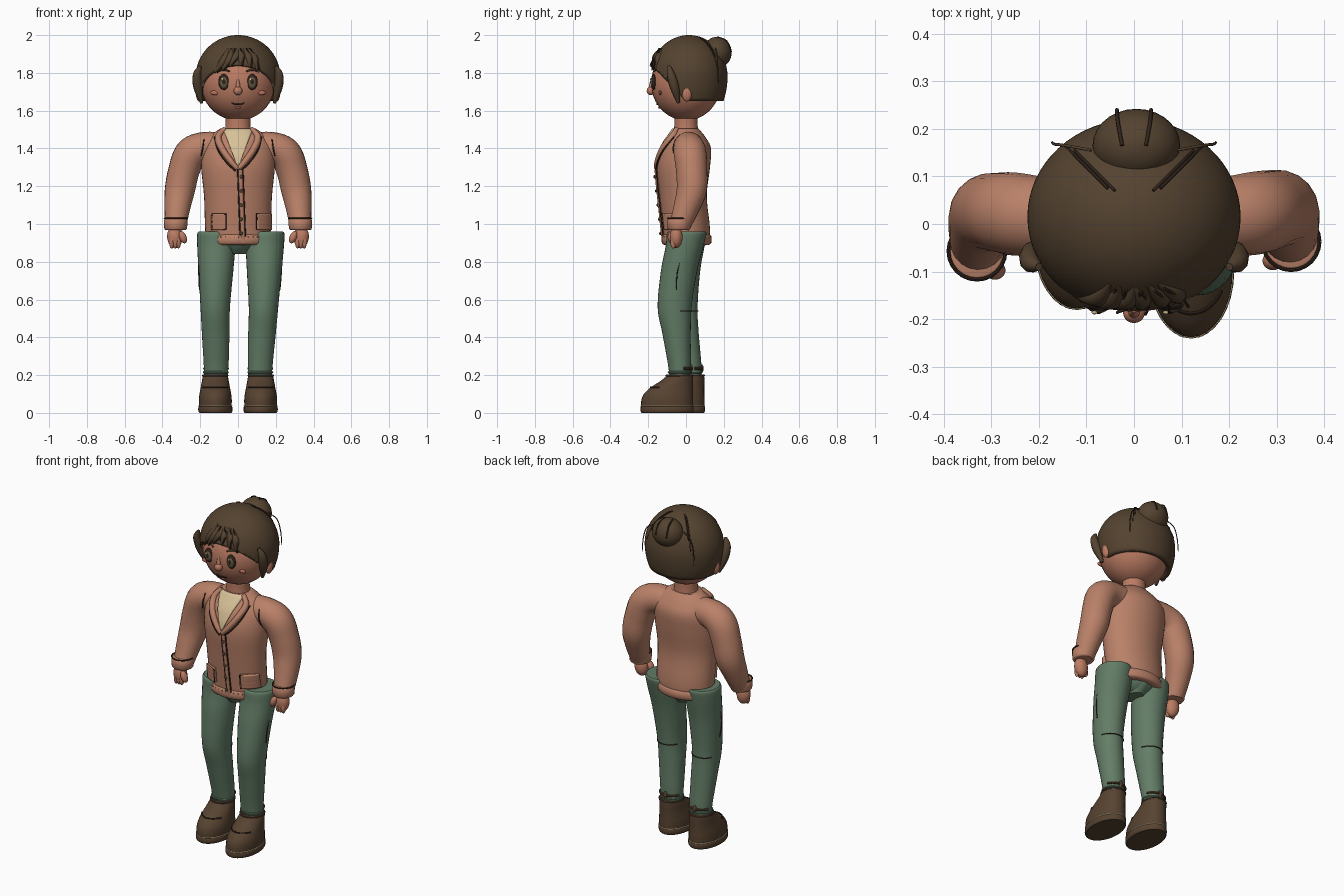
import bpy, bmesh, math
from mathutils import Vector, Matrix

if "Cube" in bpy.data.objects:
    bpy.data.objects.remove(bpy.data.objects["Cube"], do_unlink=True)


def material(name, r, g, b):
    m = bpy.data.materials.new(name)
    m.use_nodes = True
    m.diffuse_color = (r, g, b, 1)
    bsdf = next(n for n in m.node_tree.nodes if n.type == "BSDF_PRINCIPLED")
    bsdf.inputs["Base Color"].default_value = (r, g, b, 1)
    return m


SKIN = material("warm skin", .50, .20, .125)
KNIT = material("terracotta knit", .49, .22, .14)
HAIR = material("brown hair", .088, .055, .029)
CLOTH = material("sage cloth", .125, .205, .135)
LEATHER = material("brown leather", .094, .055, .03)
CREAM = material("cream", .68, .53, .31)
DARK = material("dark line", .03, .017, .011)
BLUSH = material("blush", .52, .16, .11)
IRIS = material("olive iris", .13, .1, .055)


def add_object(name, mesh, mat):
    obj = bpy.data.objects.new(name, mesh)
    bpy.context.scene.collection.objects.link(obj)
    mesh.materials.clear()
    mesh.materials.append(mat)
    for p in mesh.polygons:
        p.material_index = 0
    return obj


def finish(name, bm, mat):
    bmesh.ops.recalc_face_normals(bm, faces=bm.faces)
    mesh = bpy.data.meshes.new(name)
    bm.to_mesh(mesh)
    bm.free()
    return add_object(name, mesh, mat)


def smooth_rows(rows, steps=5):
    """Catmull-Rom through rows of numbers."""
    out = []
    for i in range(len(rows) - 1):
        a, b, c, d = rows[max(i - 1, 0)], rows[i], rows[i + 1], rows[min(i + 2, len(rows) - 1)]
        for k in range(steps):
            t = k / steps
            out.append([q + t * (r - p) / 2 + t * t * (p - 2.5 * q + 2 * r - s / 2)
                        + t ** 3 * (1.5 * (q - r) + (s - p) / 2)
                        for p, q, r, s in zip(a, b, c, d)])
    return out + [list(rows[-1])]


def loft(name, rows, mat, n=32, steps=5):
    """Stacked ellipses (x, y, z, rx, ry)."""
    bm = bmesh.new()
    loops = []
    for x, y, z, rx, ry in smooth_rows(rows, steps):
        loops.append([bm.verts.new((x + rx * math.cos(a), y + ry * math.sin(a), z))
                      for a in (2 * math.pi * i / n for i in range(n))])
    for lo, hi in zip(loops, loops[1:]):
        for i in range(n):
            j = (i + 1) % n
            bm.faces.new((lo[i], lo[j], hi[j], hi[i]))
    bm.faces.new(loops[0])
    bm.faces.new(loops[-1])
    return finish(name, bm, mat)


def ball(name, loc, rad, mat, tilt=0):
    bm = bmesh.new()
    m = Matrix.Translation(loc) @ Matrix.Rotation(tilt, 4, "Y") @ Matrix.Diagonal((*rad, 1))
    bmesh.ops.create_uvsphere(bm, u_segments=28, v_segments=18, radius=1, matrix=m)
    return finish(name, bm, mat)


def tube(name, rows, mat, steps=5, sides=3):
    """Round tube through points (x, y, z, radius)."""
    cu = bpy.data.curves.new(name, "CURVE")
    cu.dimensions = "3D"
    cu.bevel_depth, cu.bevel_resolution, cu.use_fill_caps = 1, sides, True
    pts = smooth_rows(rows, steps)
    sp = cu.splines.new("POLY")
    sp.points.add(len(pts) - 1)
    for p, (x, y, z, r) in zip(sp.points, pts):
        p.co, p.radius = (x, y, z, 1), r
    tmp = bpy.data.objects.new(name + "_path", cu)
    bpy.context.scene.collection.objects.link(tmp)
    dg = bpy.context.evaluated_depsgraph_get()
    mesh = bpy.data.meshes.new_from_object(tmp.evaluated_get(dg))
    bpy.data.objects.remove(tmp, do_unlink=True)
    return add_object(name, mesh, mat)


def arc(name, x, y, z, rx, ry, r, mat, start=0, end=360):
    n = 24
    angles = [math.radians(start + (end - start) * i / n) for i in range(n + 1)]
    return tube(name, [(x + rx * math.cos(a), y + ry * math.sin(a), z, r) for a in angles], mat, 1, 2)


def front_of(c, r):
    """Front surface of an ellipsoid as y(x, z)."""
    return lambda x, z: c[1] - r[1] * math.sqrt(
        max(0, 1 - ((x - c[0]) / r[0]) ** 2 - ((z - c[2]) / r[2]) ** 2))


# Torso
TORSO = [(0, .003, .89, .15, .115), (0, .003, .94, .17, .123), (0, 0, 1.0, .175, .125),
         (0, -.015, 1.15, .18, .125), (0, -.013, 1.3, .195, .14), (0, 0, 1.4, .19, .132),
         (0, .003, 1.46, .155, .1), (0, 0, 1.505, .095, .066)]
loft("cardigan_body", TORSO, KNIT, 40)
loft("cardigan_hem", [(0, .003, z, .172 - i, .131 - i) for z, i in
                      ((.89, .012), (.9, 0), (.935, 0), (.945, .01))], KNIT, 40, 2)
TROWS = smooth_rows(TORSO, 12)


def chest(x, z):
    row = min(TROWS, key=lambda q: abs(q[2] - z))
    return row[1] - row[4] * math.sqrt(max(0, 1 - (x / row[3]) ** 2))


def patch(name, z0, z1, span, off, mat, thick):
    """Curved plate on the chest; span(t) gives its x limits at height t."""
    bm = bmesh.new()
    grid = []
    for i in range(13):
        z = z0 + (z1 - z0) * i / 12
        a, b = span(i / 12)
        xs = [a + (b - a) * k / 10 for k in range(11)]
        grid.append([bm.verts.new((x, chest(x, z) - off, z)) for x in xs])
    for lo, hi in zip(grid, grid[1:]):
        for k in range(10):
            bm.faces.new((lo[k], lo[k + 1], hi[k + 1], hi[k]))
    obj = finish(name, bm, mat)
    mod = obj.modifiers.new("thickness", "SOLIDIFY")
    mod.thickness, mod.offset = thick, 0
    return obj


patch("shirt_front", 1.31, 1.505, lambda t: (-.005 - .075 * t, .005 + .075 * t), .004, CREAM, .006)
for s, side in ((1, "left"), (-1, "right")):
    tube(side + "_collar", [(s * x, chest(x, z) - .004, z, r) for x, z, r in
                            ((.07, 1.505, .012), (.105, 1.46, .018), (.085, 1.40, .018),
                             (.04, 1.335, .016), (.005, 1.295, .012))], KNIT)
    tube(side + "_collar_line", [(s * x, chest(x, z) - .008, z, .004) for x, z in
                                 ((.125, 1.46), (.105, 1.39), (.06, 1.325), (.012, 1.28))], DARK)
    # Pockets with a stitched outline
    cx = .135 if s > 0 else -.1
    patch(side + "_pocket", .97, 1.055, lambda t: (cx - .036, cx + .036), .009, KNIT, .018)
    edge = [(cx + a * .036, z) for a, z in ((-1, 1.035), (-1, .972), (1, .972), (1, 1.053), (-1, 1.053), (-1, 1.035))]
    tube(side + "_pocket_line", [(x, chest(x, z) - .018, z, .003) for x, z in edge], DARK, 1, 1)
PLACKET = [(.015 * (1.3 - z) / .4 + .004, z) for z in (1.29, 1.2, 1.1, 1.0, .9)]
tube("placket", [(x + .008, chest(x, z) - .001, z, .013) for x, z in PLACKET], KNIT)
for off in (-.006, .021):
    tube("placket_line", [(x + off, chest(x, z) - .004, z, .004) for x, z in PLACKET], DARK)
for i in range(5):
    z = 1.25 - i * .075
    ball("button", (.017, chest(0, z) - .015, z), (.009, .006, .009), LEATHER)
for i in range(9):
    x = -.09 + i * .024
    tube("hem_rib", [(x, chest(x, z) - .007, z, .004) for z in (.9, .935)], KNIT, 2, 1)

# Arms and hands
for s, side in ((1, "left"), (-1, "right")):
    d = 0 if s > 0 else -.02
    arm = [(.08, .015, 1.41, .075), (.18, .015, 1.405, .082), (.25, .022, 1.37, .087),
           (.287, .03, 1.28, .083), (.308, .03, 1.18, .08), (.322, 0, 1.08, .068), (.33, -.035, .985, .055)]
    tube(side + "_sleeve", [(s * x, y + d * (1.4 - z) * 2, z, r) for x, y, z, r in arm], KNIT, 6, 8)
    y = -.037 + d
    loft(side + "_cuff", [(s * .33, y, z, r, r) for z, r in
                          ((.967, .05), (.975, .06), (1.02, .062), (1.03, .052))], KNIT, 28, 2)
    arc(side + "_cuff_line", s * .33, y, 1.03, .06, .06, .004, DARK)
    ball(side + "_palm", (s * .335, y - .015, .93), (.04, .034, .058), SKIN, s * .1)
    for k in range(3):
        ball(side + "_finger", (s * (.315 + .018 * k), y - .03, .905), (.013, .016, .035), SKIN)
    ball(side + "_thumb", (s * .292, y - .04, .93), (.019, .02, .034), SKIN, s * .4)
    tube(side + "_shoulder_seam", [(s * .18, -.055, 1.45, .003), (s * .187, -.068, 1.4, .004),
                                   (s * .195, -.058, 1.36, .003)], DARK)

# Trousers and shoes
ball("trouser_seat", (0, .003, .92), (.12, .105, .08), CLOTH)
loft("trouser_crotch", [(0, 0, .84, .045, .06), (0, 0, .87, .06, .09), (0, 0, .9, .075, .11)], CLOTH)
for s, side in ((1, "left"), (-1, "right")):
    k = 0 if s > 0 else 1

    def place(x, y, z):
        t = min(1, max(0, (z - .2) / .75))
        return s * (x - k * .03 * t), y + k * .06 * (1 - t), z

    leg = [(.117, -.033, .19, .062, .054), (.118, -.035, .26, .066, .061), (.127, -.05, .42, .073, .075),
           (.135, -.06, .56, .078, .09), (.139, -.037, .75, .092, .096), (.142, -.008, .88, .101, .1),
           (.144, .003, .945, .102, .105), (.144, .005, .96, .094, .098)]
    loft(side + "_trouser_leg", [(*place(x, y, z), rx, ry) for x, y, z, rx, ry in leg], CLOTH)
    arc(side + "_knee_crease", *place(.134, -.058, .54), .077, .088, .003, DARK, 20, 150)
    arc(side + "_trouser_hem", *place(.118, -.034, .215), .063, .057, .006, CLOTH)
    arc(side + "_ankle_strap", *place(.118, -.034, .235), .066, .062, .007, LEATHER, 20, 160)
    x, y, z = place(.118, .027, .235)
    ball(side + "_strap_buckle", (x, y, z), (.012, .009, .022), LEATHER)
    tube(side + "_side_seam", [(place(.234, -.02, .86)[0], -.01, .86, .003),
                               (place(.23, -.04, .75)[0], -.045, .75, .003),
                               (place(.222, -.055, .65)[0], -.05 + k * .02, .65, .003)], DARK)
    # Shoe: rounded upper on a welted sole
    dy = .06 * k
    shoe = [(-.1, .03, .086, .138), (-.099, .07, .087, .137), (-.093, .1, .084, .13),
            (-.075, .135, .077, .112), (-.048, .17, .071, .085), (-.034, .195, .066, .07), (-.033, .203, .06, .062)]
    loft(side + "_shoe", [(s * .12, y + dy, z, rx, ry) for y, z, rx, ry in shoe], LEATHER)
    loft(side + "_sole", [(s * .12, -.1 + dy, z, .09 - i, .14 - i) for z, i in
                          ((0, .006), (.008, 0), (.03, 0), (.036, .004))], LEATHER, 32, 2)
    arc(side + "_welt", s * .12, -.1 + dy, .037, .0875, .1385, .0025, CREAM)
    arc(side + "_toe_crease", s * .12, -.075 + dy, .135, .078, .113, .004, DARK, 215, 325)
    arc(side + "_shoe_collar", s * .12, -.034 + dy, .198, .064, .068, .006, LEATHER)

# Head and face
loft("neck", [(0, 0, 1.48, .072, .066), (0, 0, 1.52, .066, .062), (0, 0, 1.6, .066, .062)], SKIN)
HC, HR = (0, 0, 1.745), (.197, .185, .197)
ball("head", HC, HR, SKIN)
face = front_of(HC, HR)
ball("nose", (0, -.186, 1.705), (.023, .022, .023), SKIN)
tube("nose_bridge", [(0, -.18, 1.765, .006), (0, -.185, 1.735, .011), (0, -.185, 1.71, .014)], SKIN)
tube("mouth", [(x, face(x, z) - .001, z, r) for x, z, r in
               ((-.034, 1.642, .002), (-.015, 1.634, .004), (.015, 1.634, .004), (.034, 1.642, .002))], DARK)
ball("lower_lip", (0, face(0, 1.618), 1.618), (.014, .006, .006), BLUSH)
for s, side in ((1, "left"), (-1, "right")):
    ex, ez = s * .075, 1.752
    y = face(ex, ez)
    ball(side + "_eye", (ex, y, ez), (.029, .012, .042), DARK)
    ball(side + "_iris", (ex, y - .005, ez - .003), (.021, .011, .031), IRIS)
    ball(side + "_pupil", (ex, y - .01, ez), (.011, .008, .017), DARK)
    ball(side + "_eye_glint", (ex - .008, y - .015, ez + .014), (.006, .004, .008), CREAM)
    tube(side + "_brow", [(s * x, face(x, z) - .002, z, r) for x, z, r in
                          ((.045, 1.808, .004), (.075, 1.817, .006), (.108, 1.806, .003))], HAIR)
    ball(side + "_cheek", (s * .12, face(.12, 1.695) + .002, 1.695), (.026, .008, .012), BLUSH)
    ball(side + "_ear", (s * .203, .005, 1.69), (.02, .026, .042), SKIN)

# Hair cap: a sphere, deeper below, trimmed at the nape and around the face
CC, CR = Vector((0, .015, 1.78)), (.224, .205, .22)
bm = bmesh.new()
bmesh.ops.create_uvsphere(bm, u_segments=64, v_segments=40, radius=1)
for v in bm.verts:
    depth = CR[2] if v.co.z > 0 else .29
    v.co = CC + Vector((v.co.x * CR[0], v.co.y * CR[1], v.co.z * depth))
for normal in ((0, 0, -1), (0, -1.05, -1)):
    bmesh.ops.bisect_plane(bm, geom=bm.verts[:] + bm.edges[:] + bm.faces[:],
                           plane_co=(0, 0, 1.65), plane_no=normal, clear_outer=True)
cap = finish("hair_cap", bm, HAIR)
mod = cap.modifiers.new("thickness", "SOLIDIFY")
mod.thickness, mod.offset = .028, -1
ball("hair_bun", (.005, .165, 1.908), (.092, .077, .083), HAIR)
brow_line = front_of(CC, CR)

# Fringe locks sweeping from the parting
for tx, bx, bz in ((-.05, -.125, 1.80), (-.03, -.085, 1.815), (0, -.05, 1.835),
                   (0, .01, 1.84), (.03, .06, 1.83), (.05, .1, 1.815)):
    mx, mz = (tx + bx) / 2 + .012, (bz + 1.93) / 2
    lock = [(x, brow_line(x, z) + back, z, r) for x, z, back, r in
            ((tx, 1.93, .004, .005), (mx, mz, .008, .021), (bx, bz, .004, .004))]
    tube("fringe_lock", lock, HAIR)
    tube("fringe_line", [(x + .014, y - .012, z, .003) for x, y, z, r in lock], DARK)

# Side locks and loose strands
for s, side in ((1, "left"), (-1, "right")):
    tube(side + "_side_lock", [(s * .2, -.09, 1.835, .008), (s * .217, -.08, 1.79, .022),
                               (s * .212, -.06, 1.72, .024), (s * .192, -.04, 1.64, .008)], HAIR)
    tube(side + "_loose_strand", [(s * .09, .155, 1.93, .003), (s * .145, .165, 1.9, .003),
                                  (s * .168, .168, 1.83, .003), (s * .172, .172, 1.75, .002)], HAIR)
    for start, end in (((.04, .07), (.125, .155)), ((.055, .075), (.145, .165))):
        strand = []
        for t in (0, .25, .5, .75, 1):
            x, y = (a + (b - a) * t for a, b in zip(start, end))
            h = math.sqrt(1 - (x / CR[0]) ** 2 - ((y - CC.y) / CR[1]) ** 2)
            strand.append((s * x, y, CC.z + CR[2] * h + .002, .003))
        tube(side + "_crown_strand", strand, DARK)
    tube(side + "_bun_strand", [(s * .025, .165, 1.99, .004), (s * .034, .215, 1.969, .004),
                                (s * .036, .24, 1.91, .004)], DARK)

bpy.ops.object.select_all(action="DESELECT")
for obj in bpy.context.scene.objects:
    if obj.type == "MESH":
        obj.select_set(True)
        bpy.context.view_layer.objects.active = obj
bpy.ops.object.shade_smooth_by_angle(angle=math.radians(40))
